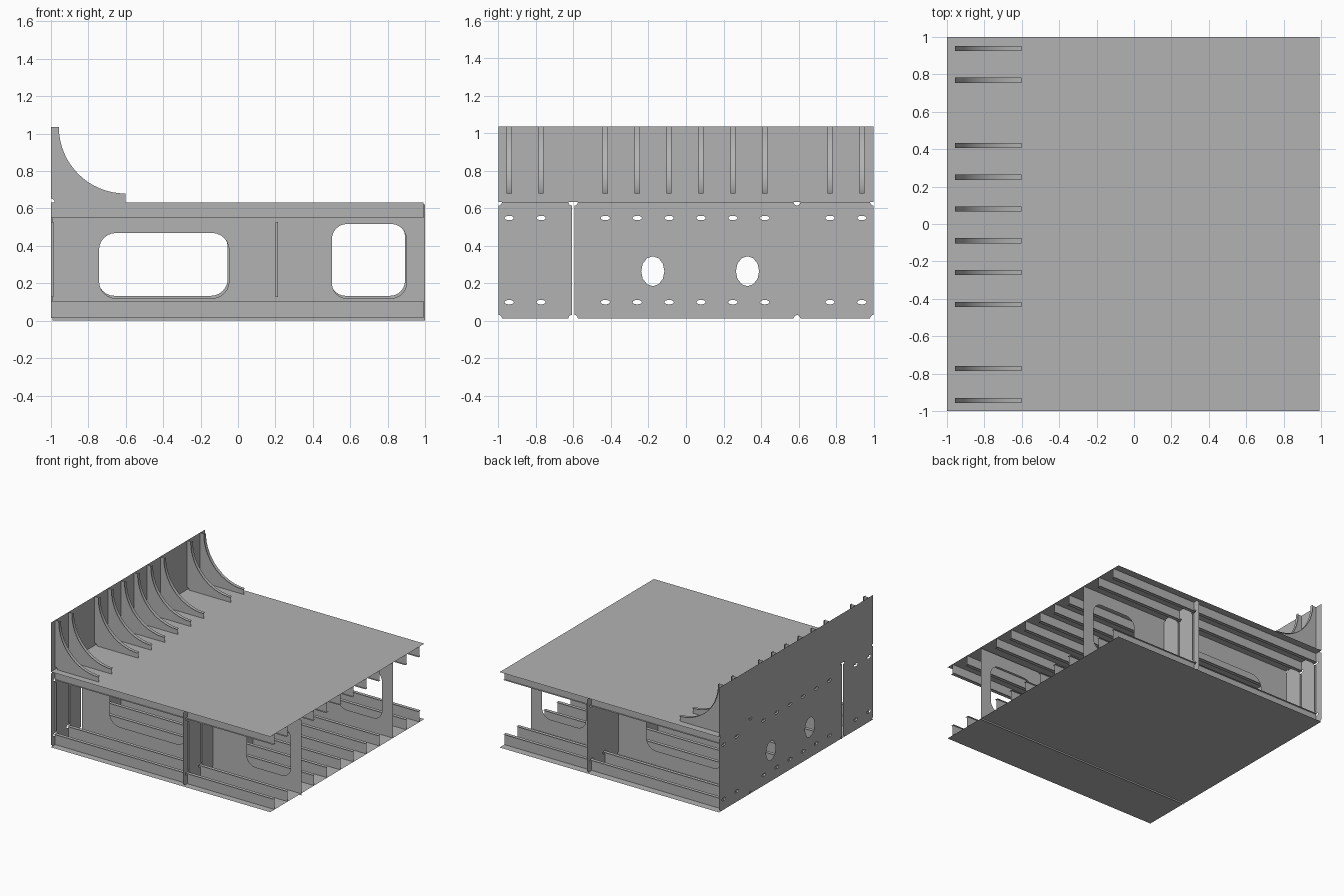
import bpy, bmesh
from math import sin, cos, radians
from mathutils import Vector

cube = bpy.data.objects.get("Cube")
if cube:
    bpy.data.objects.remove(cube)

grey = bpy.data.materials.new("steel_grey")
grey.use_nodes = True
colour = (0.45, 0.45, 0.45, 1)
grey.diffuse_color = colour
grey.node_tree.nodes["Principled BSDF"].inputs["Base Color"].default_value = colour

# Main levels and positions
BOTTOM, DECK, TOP = 0.014, 0.633, 1.036
BACK, FRONT = -1.0, 0.992
GIRDER_R, GIRDER_L = -0.602, 0.592
STEP = 0.17
frames = [-0.943, -0.773] + [-0.43 + STEP * i for i in range(6)] + [0.768, 0.938]


def finish(name, bm, facing=None):
    if facing:
        bm.normal_update()
        for f in bm.faces:
            if f.normal.dot(Vector(facing)) < 0:
                f.normal_flip()
    mesh = bpy.data.meshes.new(name)
    bm.to_mesh(mesh)
    bm.free()
    mesh.materials.append(grey)
    obj = bpy.data.objects.new(name, mesh)
    bpy.context.collection.objects.link(obj)
    return obj


def sheet(name, loops, place, facing):
    """Flat plate from an outline followed by any openings."""
    bm = bmesh.new()
    edges = []
    for loop in loops:
        verts = [bm.verts.new(place(a, b)) for a, b in loop]
        edges += [bm.edges.new((v, verts[i - 1])) for i, v in enumerate(verts)]
    bmesh.ops.triangle_fill(bm, use_beauty=True, edges=edges, normal=facing)
    return finish(name, bm, facing)


def strip(name, start, end, path, facing=None):
    """Ribbon of quads: path points given twice, moved by start and end."""
    bm = bmesh.new()
    rows = [[bm.verts.new(Vector(p) + Vector(s)) for s in (start, end)] for p in path]
    for (a, b), (c, d) in zip(rows, rows[1:]):
        bm.faces.new((a, b, d, c))
    return finish(name, bm, facing)


def arc(ca, cb, ra, rb, start, end, steps):
    angles = [radians(start + (end - start) * i / steps) for i in range(steps + 1)]
    return [(ca + ra * cos(t), cb + rb * sin(t)) for t in angles]


def oval(ca, cb, ra, rb, sides=12):
    return arc(ca, cb, ra, rb, 0, 360, sides)[:-1]


def rect(a0, a1, b0, b1):
    return [(a0, b0), (a1, b0), (a1, b1), (a0, b1)]


def round_rect(a0, a1, b0, b1, r):
    corners = [(a1 - r, b1 - r), (a0 + r, b1 - r), (a0 + r, b0 + r), (a1 - r, b0 + r)]
    return [p for i, (a, b) in enumerate(corners)
            for p in arc(a, b, r, r, 90 * i, 90 * i + 90, 6)]


def notched(y0, y1, mids):
    """Plate outline with small drain notches at corners and girders."""
    r = 0.018
    spots = [(y0, BOTTOM, 90, 0)]
    spots += [(m, BOTTOM, 180, 0) for m in mids]
    spots += [(y1, BOTTOM, 180, 90), (y1, DECK, 270, 180)]
    spots += [(m, DECK, 360, 180) for m in mids]
    spots += [(y0, DECK, 0, -90)]
    return [p for y, z, s, e in spots for p in arc(y, z, r, r, s, e, 4)]


# Deck and bottom plating
for name, z, up in (("deck_plate", DECK, 1), ("bottom_plate", BOTTOM, -1)):
    sheet(name, [rect(BACK, FRONT, -1, 1)], lambda x, y: (x, y, z), (0, 0, up))

# Upper end wall
sheet("upper_end_wall", [rect(-1, 1, DECK, TOP)], lambda y, z: (BACK, y, z), (1, 0, 0))

# Transverse floors, split by a gap around the right girder
manholes = [-0.177, 0.328]
for label, fx, side in (("end", BACK, -1), ("middle", 0.2, 1)):
    for part, y0, y1, mids in (("right", -1, GIRDER_R - 0.007, []),
                               ("left", GIRDER_R + 0.007, 1, [GIRDER_L])):
        loops = [notched(y0, y1, mids)]
        for y in frames:
            if y0 < y < y1:
                loops += [oval(y, z, 0.025, 0.012) for z in (0.549, 0.1)]
        loops += [oval(y, 0.265, 0.062, 0.08) for y in manholes if y0 < y < y1]
        sheet(f"{label}_floor_{part}", loops, lambda y, z: (fx, y, z), (side, 0, 0))
    # Upright stiffeners on the floor
    for i, y in enumerate(frames):
        strip(f"{label}_floor_stiffener_{i}", (0, 0, 0.127), (0, 0, 0.527),
              [(fx, y, 0), (fx + 0.014, y, 0)], (0, -1, 0))

# Longitudinal girders with two rounded openings; the right one sits lower
for name, y, dx, dz in (("right_girder", GIRDER_R, 0.007, -0.013),
                        ("left_girder", GIRDER_L, 0, 0)):
    loops = [rect(BACK, FRONT, BOTTOM, DECK),
             round_rect(-0.75, -0.055, 0.133, 0.482, 0.09),
             round_rect(0.495, 0.893, 0.133, 0.53, 0.08)]
    sheet(name, loops, lambda x, z: (max(x + dx, BACK), y, z + dz), (0, -1, 0))

# T-shaped longitudinals under the deck and on the bottom
for i, y in enumerate(frames):
    for label, root, tip, up in (("deck", DECK, 0.55, -1), ("bottom", BOTTOM, 0.104, 1)):
        ends = (BACK, 0, 0), (FRONT, 0, 0)
        strip(f"{label}_longitudinal_web_{i}", *ends, [(0, y, root), (0, y, tip)], (0, -1, 0))
        strip(f"{label}_longitudinal_flange_{i}", *ends,
              [(0, y - 0.015, tip), (0, y + 0.015, tip)], (0, 0, up))

# Curved brackets with flanges between deck and end wall
curve = arc(-0.602, TOP, 0.356, 0.356, 180, 270, 16)
web = arc(BACK, DECK, 0.02, 0.02, 90, 0, 4) + [(-0.602, DECK)] + curve[::-1] + [(BACK, TOP)]
for i, y in enumerate(frames):
    sheet(f"bracket_web_{i}", [web], lambda x, z: (x, y, z), (0, -1, 0))
    strip(f"bracket_flange_{i}", (0, -0.014, 0), (0, 0.014, 0),
          [(x, y, z) for x, z in curve], (1, 0, 1))
    bpy.context.view_layer.objects.active = bpy.data.objects[f"bracket_flange_{i}"]
    bpy.data.objects[f"bracket_flange_{i}"].data.shade_smooth()
